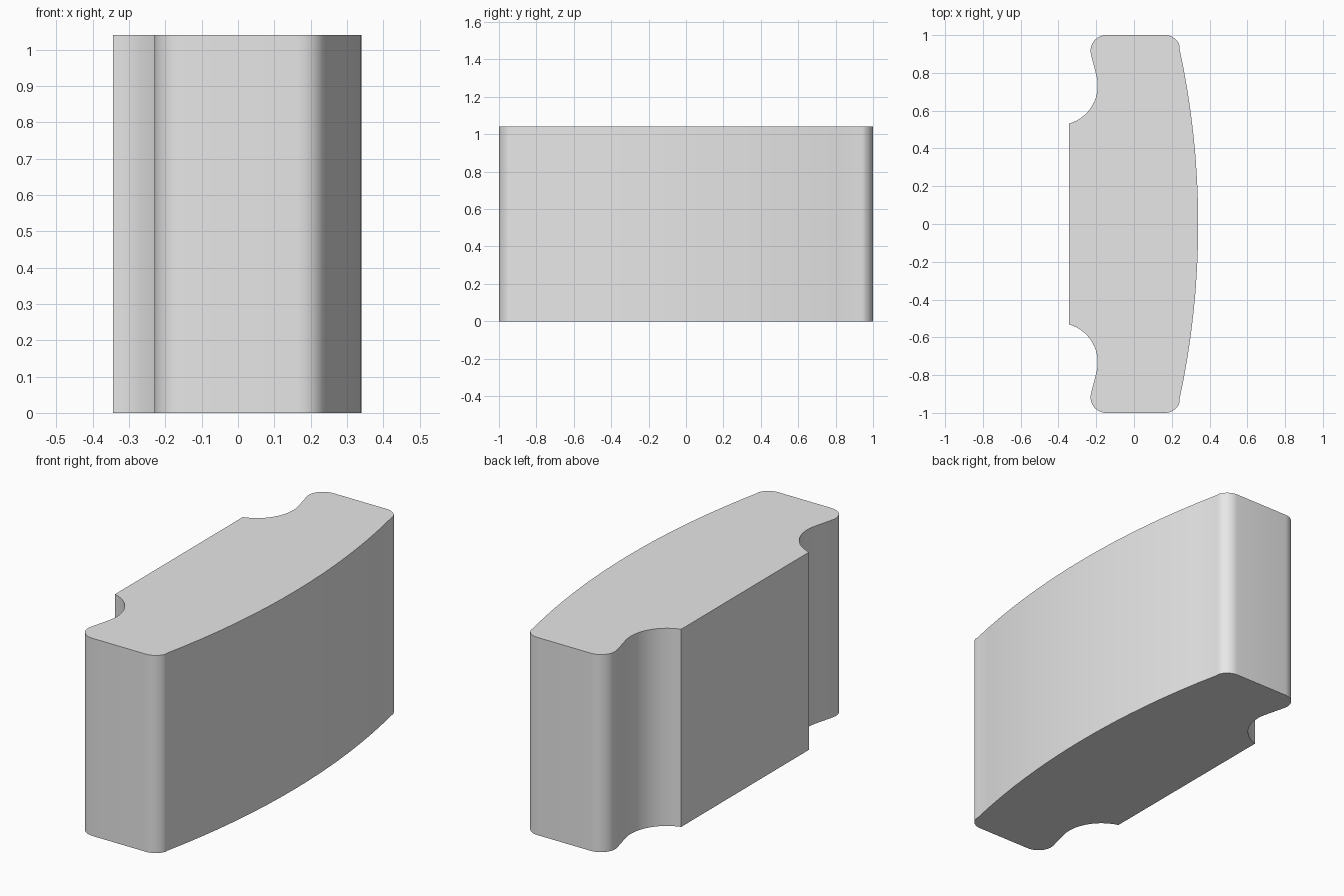
import bpy
import bmesh
import math

HEIGHT = 1.04

cube = bpy.data.objects.get("Cube")
if cube:
    bpy.data.objects.remove(cube, do_unlink=True)


def arc(cx, cy, radius, start, end, steps):
    """Points along a circular arc, angles in degrees."""
    angles = [math.radians(start + (end - start) * i / steps) for i in range(steps + 1)]
    return [(cx + radius * math.cos(a), cy + radius * math.sin(a)) for a in angles]


# Back half of the outline: bowed side, two rounded corners, scooped notch
half = arc(-4.06, 0, 4.4, 0, 12.2, 8)
half += arc(0.165, 0.92, 0.08, 20, 90, 8)
half += arc(-0.147, 0.917, 0.083, 90, 194, 10)
half += arc(-0.402, 0.733, 0.21, 14, -74, 14)

# Mirror to the front half, sharing the middle point of the bowed side
outline = half + [(x, -y) for x, y in reversed(half[1:])]

# Extrude the outline into a solid block
bm = bmesh.new()
base = bm.faces.new([bm.verts.new((x, y, 0)) for x, y in outline])
extruded = bmesh.ops.extrude_face_region(bm, geom=[base], use_keep_orig=True)
top_verts = [v for v in extruded["geom"] if isinstance(v, bmesh.types.BMVert)]
bmesh.ops.translate(bm, verts=top_verts, vec=(0, 0, HEIGHT))
bmesh.ops.recalc_face_normals(bm, faces=bm.faces)
mesh = bpy.data.meshes.new("curved_block")
bm.to_mesh(mesh)
bm.free()

block = bpy.data.objects.new("curved_block", mesh)
bpy.context.collection.objects.link(block)

# Plain grey material
grey = bpy.data.materials.new("light_grey")
grey.use_nodes = True
colour = (0.8, 0.8, 0.8, 1)
grey.diffuse_color = colour
for node in grey.node_tree.nodes:
    if node.type == "BSDF_PRINCIPLED":
        node.inputs["Base Color"].default_value = colour
mesh.materials.append(grey)

# Smooth curved walls with crisp rims
bpy.ops.object.select_all(action="DESELECT")
block.select_set(True)
bpy.context.view_layer.objects.active = block
bpy.ops.object.shade_smooth_by_angle(angle=math.radians(30))
